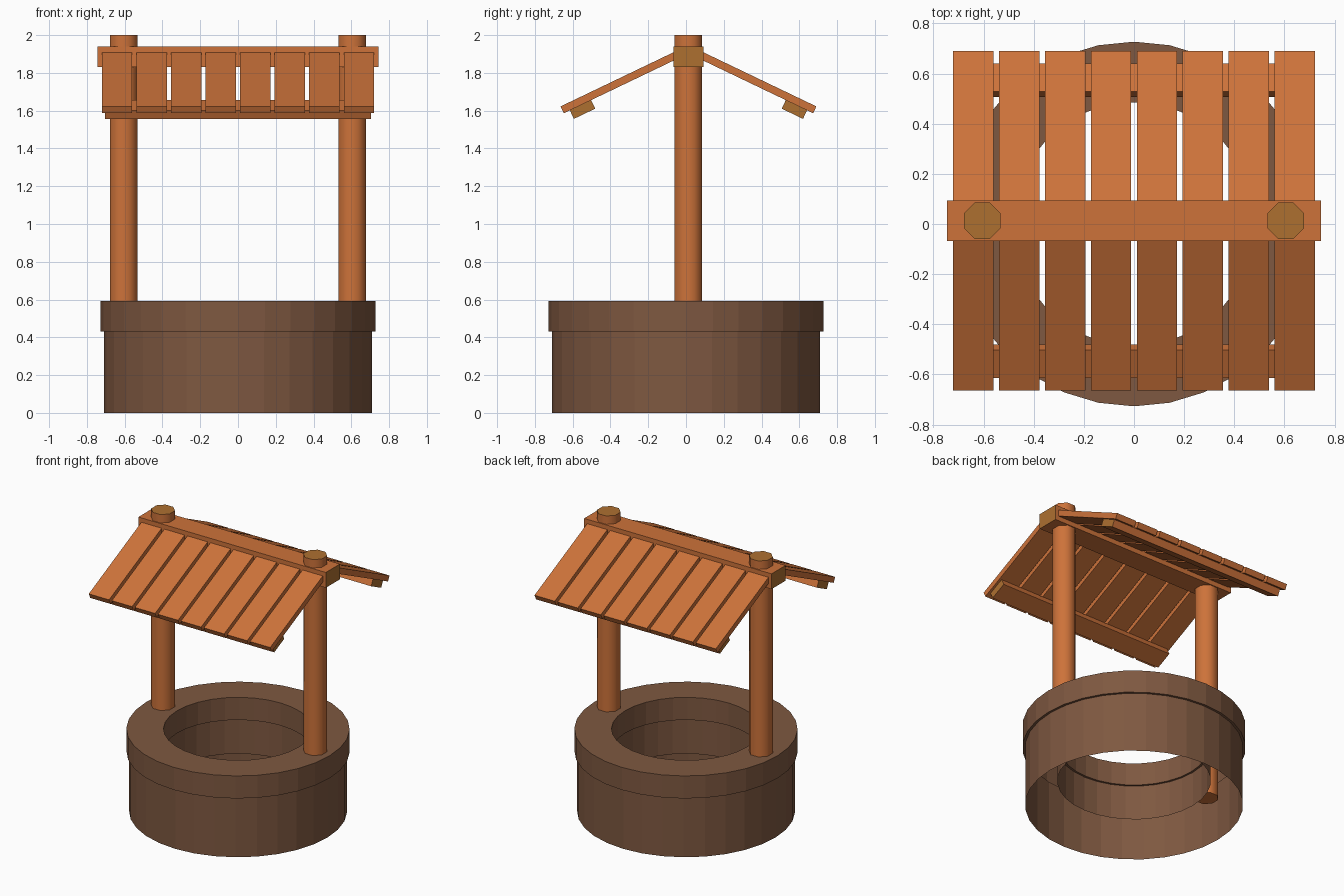
import bpy, bmesh, math
from mathutils import Matrix, Vector

if "Cube" in bpy.data.objects:
    bpy.data.objects.remove(bpy.data.objects["Cube"])


def material(name, rgb):
    m = bpy.data.materials.new(name)
    m.diffuse_color = (*rgb, 1)
    m.use_nodes = True
    m.node_tree.nodes["Principled BSDF"].inputs["Base Color"].default_value = m.diffuse_color
    return m


WOOD = material("orange wood", (0.61, 0.17, 0.042))
END = material("cut wood end", (0.42, 0.16, 0.03))
STONE = material("dark brown wall", (0.21, 0.098, 0.052))
CY = 0.013  # posts and roof sit slightly behind the centre


def finish(name, bm, mats):
    me = bpy.data.meshes.new(name)
    bm.to_mesh(me)
    bm.free()
    ob = bpy.data.objects.new(name, me)
    for m in mats:
        me.materials.append(m)
    bpy.context.collection.objects.link(ob)
    return ob


def box(name, size, matrix, cut_ends=False):
    bm = bmesh.new()
    bmesh.ops.create_cube(bm, size=1, matrix=Matrix.Diagonal((*size, 1)))
    bm.normal_update()
    if cut_ends:
        for f in bm.faces:
            f.material_index = int(abs(f.normal.x) > 0.9)
    bmesh.ops.transform(bm, matrix=matrix, verts=bm.verts)
    return finish(name, bm, [WOOD, END])


# Well wall: open-bottomed profile spun round, with an overhanging rim
profile = [(0.71, 0), (0.71, 0.43), (0.727, 0.43), (0.727, 0.592),
           (0.485, 0.592), (0.485, 0.43), (0.5, 0.43), (0.5, 0.18)]
bm = bmesh.new()
N = 32
rings = [[bm.verts.new((r * math.cos(2 * math.pi * i / N), r * math.sin(2 * math.pi * i / N), z))
          for i in range(N)] for r, z in profile]
for a, b in zip(rings, rings[1:]):
    for i in range(N):
        j = (i + 1) % N
        bm.faces.new((a[i], a[j], b[j], b[i]))
finish("well_wall", bm, [STONE])

# Eight-sided posts with cut tops
for side, x in (("left", -0.605), ("right", 0.605)):
    bm = bmesh.new()
    bmesh.ops.create_cone(bm, cap_ends=True, segments=8, radius1=0.079, radius2=0.079, depth=1.73,
                          matrix=Matrix.Translation((x, CY, 1.135)) @ Matrix.Rotation(math.pi / 8, 4, 'Z'))
    bm.normal_update()
    for f in bm.faces:
        f.material_index = int(f.normal.z > 0.9)
        f.smooth = abs(f.normal.z) < 0.5
    for e in bm.edges:
        e.smooth = all(f.smooth for f in e.link_faces)
    finish(side + "_post", bm, [WOOD, END])

# Ridge beam
box("ridge_beam", (1.49, 0.16, 0.11), Matrix.Translation((0, CY, 1.885)), True)

# Roof slopes: boards with a batten beneath, front and back
ANGLE, LENGTH, THICK = math.radians(25.6), 0.67, 0.04
for side, turn in (("front", math.pi), ("back", 0)):
    # local y runs down the slope from the ridge, local z is the outward normal
    slope = (Matrix.Translation((0, CY, 0)) @ Matrix.Rotation(turn, 4, 'Z')
             @ Matrix.Translation((0, 0.073, 1.912)) @ Matrix.Rotation(-ANGLE, 4, 'X'))
    for i in range(8):
        x = (i - 3.5) * 0.183
        box(f"{side}_roof_board_{i + 1}", (0.161, LENGTH, THICK),
            slope @ Matrix.Translation((x, LENGTH / 2, -THICK / 2)))
    box(side + "_roof_batten", (1.408, 0.125, 0.05),
        slope @ Matrix.Translation((0, LENGTH - 0.098, -THICK - 0.025)), True)
